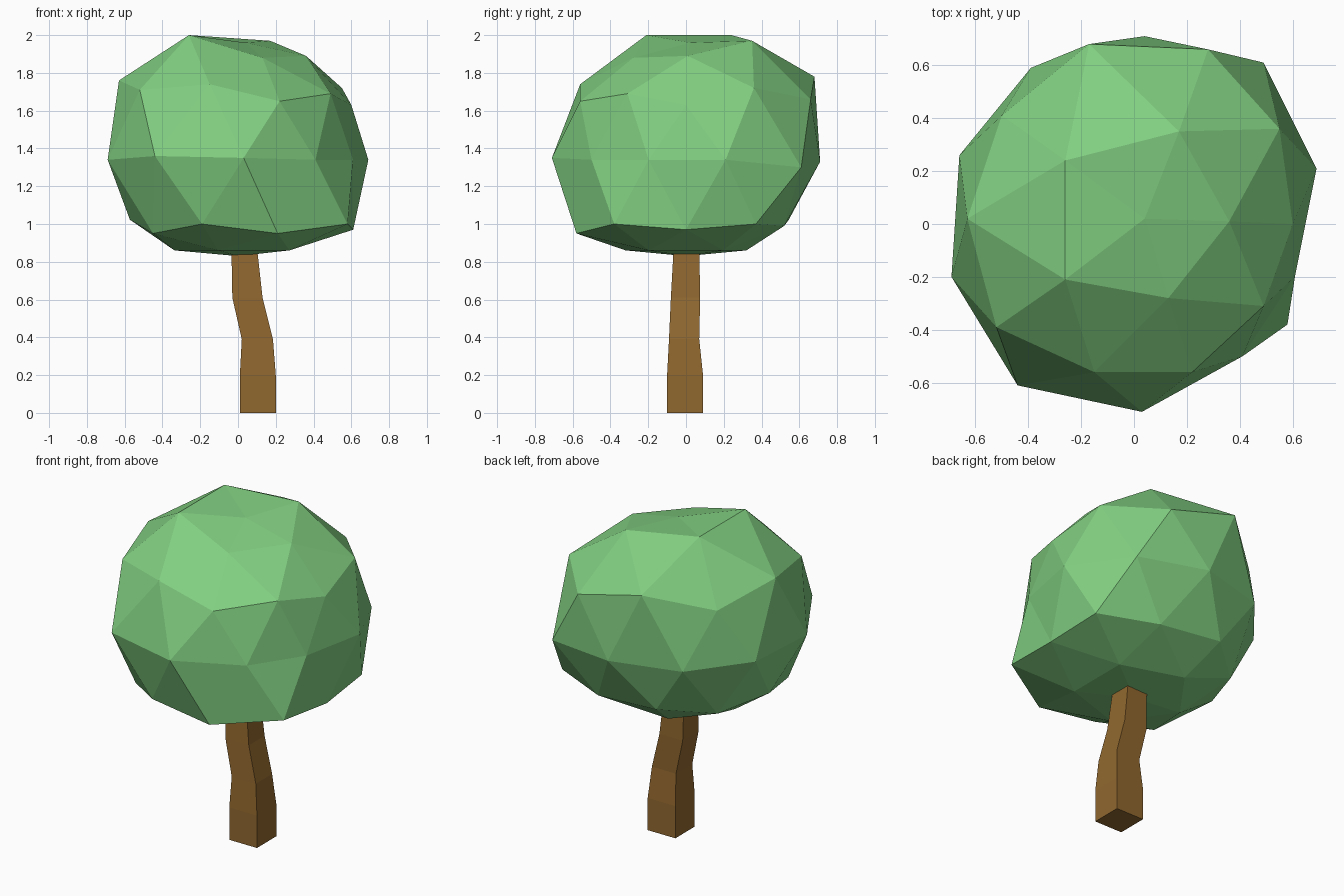
import bpy
import bmesh
from mathutils import Vector


def make_material(name, color):
    mat = bpy.data.materials.new(name)
    mat.use_nodes = True
    mat.diffuse_color = color
    mat.node_tree.nodes["Principled BSDF"].inputs["Base Color"].default_value = color
    return mat


def make_object(name, bm, mat):
    bmesh.ops.recalc_face_normals(bm, faces=bm.faces)
    mesh = bpy.data.meshes.new(name)
    bm.to_mesh(mesh)
    bm.free()
    mesh.materials.append(mat)
    obj = bpy.data.objects.new(name, mesh)
    bpy.context.scene.collection.objects.link(obj)
    return obj


default_cube = bpy.data.objects.get("Cube")
if default_cube:
    bpy.data.objects.remove(default_cube, do_unlink=True)

leaf_green = make_material("leaf green", (0.22, 0.62, 0.22, 1))
bark_brown = make_material("bark brown", (0.28, 0.136, 0.028, 1))

# Crown: faceted ball with a flattened underside
CROWN_RADIUS = 0.64
CROWN_HEIGHT = 1.34
crown = bmesh.new()
bmesh.ops.create_icosphere(crown, subdivisions=2, radius=1)
for vert in crown.verts:
    x, y, z = vert.co
    rise = 0.7 * z if z > 0 else z * (0.87 + 0.36 * z)
    vert.co = (x * CROWN_RADIUS, y * CROWN_RADIUS, CROWN_HEIGHT + rise)

# Uneven lumps: the nearest corner of the ball is pulled to each point
upper_pulls = [
    (0.04, 0.02, 1.96), (0.36, 0.01, 1.89), (0.17, 0.35, 1.97),
    (-0.26, 0.24, 2), (-0.26, -0.21, 2), (0.13, -0.28, 1.88),
    (0.6, 0, 1.63), (0.55, 0.36, 1.72), (0.28, 0.66, 1.66),
    (-0.17, 0.68, 1.78), (-0.5, 0.41, 1.67), (-0.63, 0.02, 1.76),
    (-0.52, -0.39, 1.71), (-0.15, -0.56, 1.74), (0.22, -0.56, 1.65),
    (0.49, -0.31, 1.69),
]
lower_pulls = [
    (0.69, 0.21, 1.34), (0.49, 0.61, 1.3), (0.04, 0.71, 1.33),
    (-0.39, 0.59, 1.33), (-0.66, 0.26, 1.34), (-0.69, -0.2, 1.34),
    (-0.44, -0.61, 1.36), (0.03, -0.71, 1.35), (0.41, -0.5, 1.34),
    (0.61, 0, 0.97), (0.59, 0.37, 1), (0.24, 0.52, 0.99),
    (0.58, -0.38, 1), (0.21, -0.58, 0.95), (-0.19, -0.57, 1),
    (-0.45, -0.36, 0.95),
]
resting = [(vert, vert.co.copy()) for vert in crown.verts]
for pull in upper_pulls + lower_pulls:
    target = Vector(pull)
    nearest = min(resting, key=lambda pair: (pair[1] - target).length)
    nearest[0].co = target
make_object("crown", crown, leaf_green)

# Trunk: square sections stacked along a bent path (x range, y range, height)
sections = [
    (0.01, 0.2, -0.1, 0.09, 0),
    (0.01, 0.2, -0.1, 0.09, 0.2),
    (0.02, 0.185, -0.09, 0.07, 0.39),
    (-0.03, 0.13, -0.08, 0.075, 0.61),
    (-0.035, 0.1, -0.065, 0.07, 0.88),
]
trunk = bmesh.new()
rings = []
for left, right, front, back, height in sections:
    corners = [(left, front), (right, front), (right, back), (left, back)]
    rings.append([trunk.verts.new((x, y, height)) for x, y in corners])
for low, high in zip(rings, rings[1:]):
    for i in range(4):
        j = (i + 1) % 4
        trunk.faces.new((low[i], low[j], high[j], high[i]))
trunk.faces.new(rings[0])
trunk.faces.new(rings[-1])
make_object("trunk", trunk, bark_brown)
